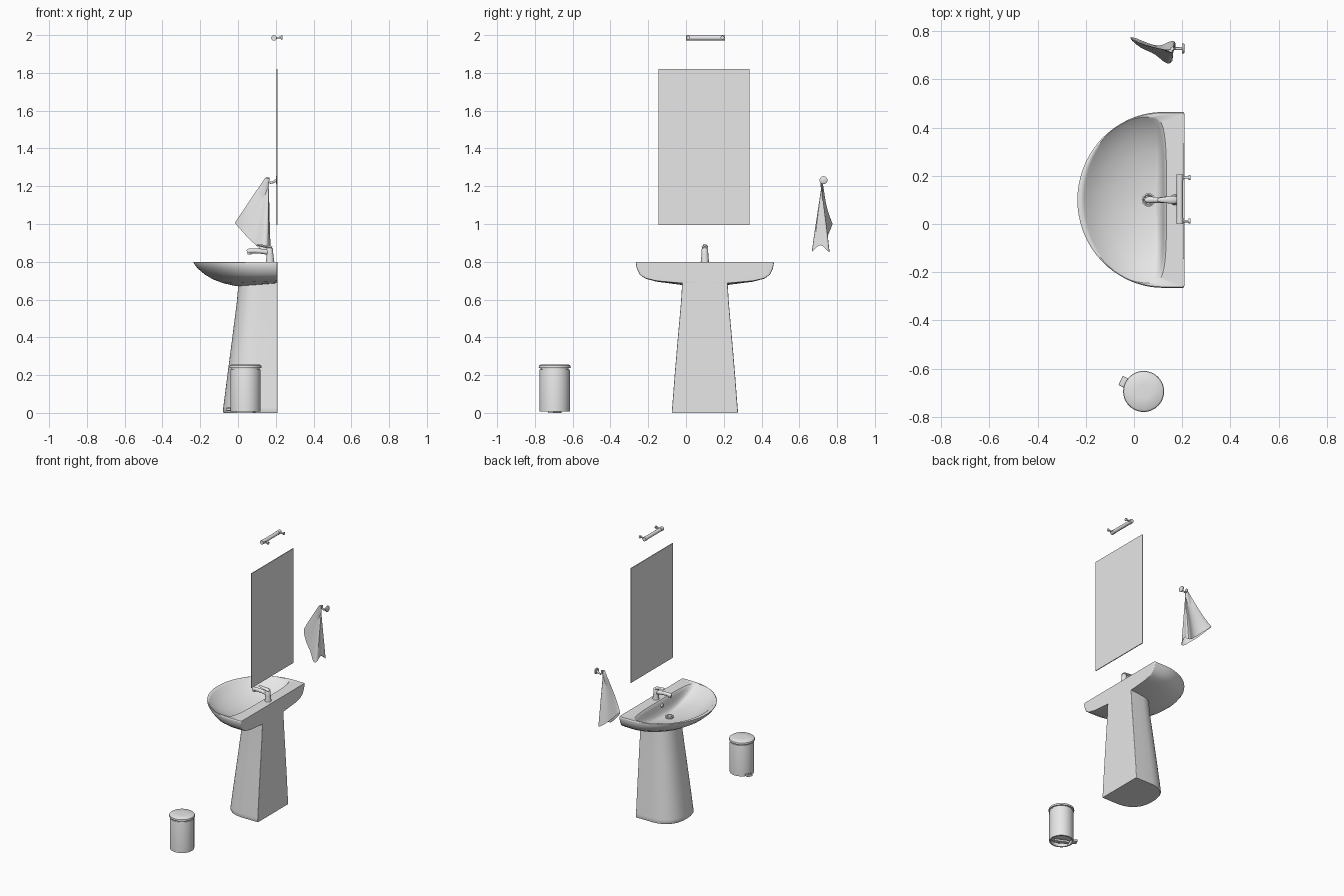
import bpy, bmesh, math
from mathutils import Vector

grey = bpy.data.materials.new("light_grey")
grey.diffuse_color = (0.8, 0.8, 0.8, 1)
CY = 0.1  # centre line of the basin


def finish(name, bm, angle=40):
    bmesh.ops.recalc_face_normals(bm, faces=bm.faces)
    me = bpy.data.meshes.new(name)
    bm.to_mesh(me)
    bm.free()
    ob = bpy.data.objects.new(name, me)
    bpy.context.collection.objects.link(ob)
    me.materials.append(grey)
    bpy.ops.object.select_all(action='DESELECT')
    ob.select_set(True)
    bpy.context.view_layer.objects.active = ob
    bpy.ops.object.shade_smooth_by_angle(angle=math.radians(angle))
    return ob


def loft(name, rings, caps=(True, True), angle=40):
    bm = bmesh.new()
    rows = [[bm.verts.new(p) for p in r] for r in rings]
    n = len(rows[0])
    for a, b in zip(rows, rows[1:]):
        for i in range(n):
            j = (i + 1) % n
            bm.faces.new((a[i], a[j], b[j], b[i]))
    if caps[0]:
        bm.faces.new(rows[0])
    if caps[1]:
        bm.faces.new(rows[-1])
    return finish(name, bm, angle)


def d_ring(w, front, back, z, frac=0.2, p=40, q=2, tilt=0, n=72):
    """D outline: rounded towards -x, square towards +x."""
    c = back - frac * (back - front)
    pts = []
    for i in range(n):
        a = 2 * math.pi * i / n
        co, si = math.cos(a), math.sin(a)
        e = p if co > 0 else q
        x = c + math.copysign(abs(co) ** (2 / e), co) * (back - c if co > 0 else c - front)
        y = CY + w * math.copysign(abs(si) ** (2 / e), si)
        pts.append((x, y, z + tilt * (x - front) / (back - front)))
    return pts


def tube(name, path, n=16, angle=40, flat=1.0):
    """Round section swept along points (x, y, z, radius)."""
    rings = []
    for i, (x, y, z, r) in enumerate(path):
        d = Vector(path[min(i + 1, len(path) - 1)][:3]) - Vector(path[max(i - 1, 0)][:3])
        d.normalize()
        u = d.cross(Vector((0, 1, 0)) if abs(d.y) < 0.9 else Vector((1, 0, 0))).normalized()
        v = d.cross(u)
        rings.append([Vector((x, y, z)) + r * (flat * math.cos(t) * u + math.sin(t) * v)
                      for t in (2 * math.pi * k / n for k in range(n))])
    return loft(name, rings, angle=angle)


def lathe(name, profile, x, y, n=40):
    return loft(name, [[(x + r * math.cos(2 * math.pi * k / n), y + r * math.sin(2 * math.pi * k / n), z)
                        for k in range(n)] for r, z in profile], angle=35)


def box(name, centre, size, rot=0, bevel=0):
    bm = bmesh.new()
    bmesh.ops.create_cube(bm, size=1)
    bmesh.ops.scale(bm, vec=size, verts=bm.verts)
    if bevel:
        bmesh.ops.bevel(bm, geom=bm.edges[:], offset=bevel, segments=2, affect='EDGES', profile=0.5)
    ob = finish(name, bm, 30)
    ob.location = centre
    ob.rotation_euler.z = rot
    return ob


# Basin: outer shell from underside to rim, then down into the bowl
outer = [(0.04, 0.07, 0.667, 0.018), (0.15, -0.01, 0.671, 0.018), (0.26, -0.08, 0.687, 0.012),
         (0.315, -0.13, 0.706, 0.006), (0.345, -0.175, 0.732, 0), (0.36, -0.213, 0.764, 0),
         (0.365, -0.233, 0.79, 0), (0.364, -0.235, 0.797, 0), (0.361, -0.231, 0.80, 0)]
inner = [(0.345, -0.215, 0.135, 0.80), (0.338, -0.207, 0.130, 0.794), (0.315, -0.185, 0.125, 0.775),
         (0.27, -0.14, 0.12, 0.747), (0.2, -0.075, 0.112, 0.719), (0.11, -0.005, 0.1, 0.702),
         (0.03, 0.035, 0.085, 0.696)]
loft("basin", [d_ring(w, f, 0.21, z, tilt=t) for w, f, z, t in outer]
     + [d_ring(w, f, b, z, 0.22, 4) for w, f, b, z in inner])

# Drain and overflow
lathe("drain", [(0.028, 0.694), (0.028, 0.703), (0.022, 0.705), (0.019, 0.701), (0.016, 0.701),
                (0.015, 0.706), (0.004, 0.708)], 0.06, CY, 24)
tube("overflow", [(0.125, CY, 0.765, 0.012), (0.114, CY, 0.762, 0.012), (0.112, CY, 0.762, 0.008)])

# Pedestal
ped = [(0.172, -0.075, 0.0), (0.175, -0.08, 0.008), (0.173, -0.078, 0.03), (0.16, -0.056, 0.2),
       (0.143, -0.03, 0.4), (0.127, -0.007, 0.58), (0.12, 0.003, 0.69)]
loft("pedestal", [d_ring(w, f, 0.21, z, 0.4, 60, 2.4) for w, f, z in ped])

# Tap: body, spout and lever
tube("tap_body", [(0.17, CY, 0.8, 0.022), (0.17, CY, 0.806, 0.021), (0.169, CY, 0.84, 0.018),
                  (0.167, CY, 0.868, 0.017), (0.166, CY, 0.876, 0.012)], 20)
tube("tap_spout", [(0.165, CY, 0.85, 0.014), (0.12, CY, 0.856, 0.013), (0.08, CY, 0.858, 0.013),
                   (0.058, CY, 0.856, 0.014), (0.048, CY, 0.852, 0.010)])
tube("tap_nozzle", [(0.06, CY, 0.856, 0.011), (0.06, CY, 0.838, 0.011)])
tube("tap_lever", [(0.18, CY, 0.874, 0.013), (0.165, CY, 0.879, 0.017), (0.14, CY, 0.882, 0.014),
                   (0.11, CY, 0.888, 0.010), (0.098, CY, 0.889, 0.006)], flat=0.5)

# Mirror
box("mirror", (0.2065, 0.095, 1.4075), (0.006, 0.48, 0.825))

# Wall lamp: bar with a bracket at each end
tube("lamp_bar", [(0.19, 0.0, 1.985, 0.013), (0.19, 0.205, 1.985, 0.013)], 24)
for side, y in (("front", 0.012), ("rear", 0.193)):
    tube("lamp_cap_" + side, [(0.19, y - 0.013, 1.985, 0.0145), (0.19, y + 0.013, 1.985, 0.0145)], 24)
    tube("lamp_arm_" + side, [(0.195, y, 1.985, 0.005), (0.228, y, 1.987, 0.005)], 12)
    tube("lamp_plate_" + side, [(0.227, y, 1.987, 0.01), (0.235, y, 1.987, 0.01)], 16)

# Hook: wall plate and upturned arm
HY = 0.728
tube("hook_plate", [(0.2, HY, 1.232, 0.021), (0.207, HY, 1.232, 0.021), (0.21, HY, 1.232, 0.017)], 24)
tube("hook_arm", [(0.203, HY, 1.232, 0.007), (0.188, HY, 1.222, 0.006), (0.172, HY, 1.218, 0.006),
                  (0.162, HY, 1.226, 0.006), (0.158, HY, 1.246, 0.008)], 12)

# Towel: folds fan out from the hook to a draped hem
hem = [(-0.03, 0.782, 1.02), (0.01, 0.742, 0.975), (0.045, 0.722, 0.935), (0.075, 0.712, 0.905),
       (0.10, 0.695, 0.885), (0.14, 0.657, 0.845), (0.165, 0.675, 0.86), (0.158, 0.712, 0.90),
       (0.175, 0.735, 0.87), (0.172, 0.764, 0.845), (0.145, 0.758, 0.86), (0.11, 0.735, 0.89),
       (0.06, 0.748, 0.935), (0.01, 0.772, 0.985)]
top = Vector((0.155, 0.718, 1.25))
rings = []
for k in range(11):
    t = k / 10
    row = []
    for i, h in enumerate(hem):
        a = 2 * math.pi * i / len(hem) + math.pi
        knot = top + Vector((0.008 * math.cos(a), 0.010 * math.sin(-a), 0))
        p = knot.lerp(Vector(h), t)
        p.y += (HY - 0.015 - p.y) * 0.25 * math.sin(math.pi * t) * (1 if h[0] < 0.1 else -0.25)
        row.append(p)
    rings.append(row)
towel = loft("towel", rings, (True, False), 70)
sub = towel.modifiers.new("soft_folds", 'SUBSURF')
sub.levels = sub.render_levels = 1

# Pedal bin: recessed underside, wall, gap below the lid, lid
lathe("pedal_bin", [(0.01, 0.03), (0.068, 0.03), (0.07, 0.008), (0.08, 0.008), (0.08, 0.226),
                    (0.079, 0.23), (0.074, 0.23), (0.074, 0.237), (0.084, 0.237), (0.085, 0.242),
                    (0.083, 0.25), (0.076, 0.255), (0.03, 0.257)], 0.04, -0.695, 48)
turn = math.atan2(0.04, -0.085)
box("bin_pedal", (-0.04, -0.657, 0.018), (0.035, 0.042, 0.014), turn, 0.003)
for k in range(4):
    box("pedal_ridge_%d" % (k + 1), (-0.036 - 0.005 * k, -0.659 + 0.0024 * k, 0.026),
        (0.002, 0.036, 0.004), turn)
box("bin_foot", (0.04, -0.695, 0.006), (0.1, 0.03, 0.012), turn)
